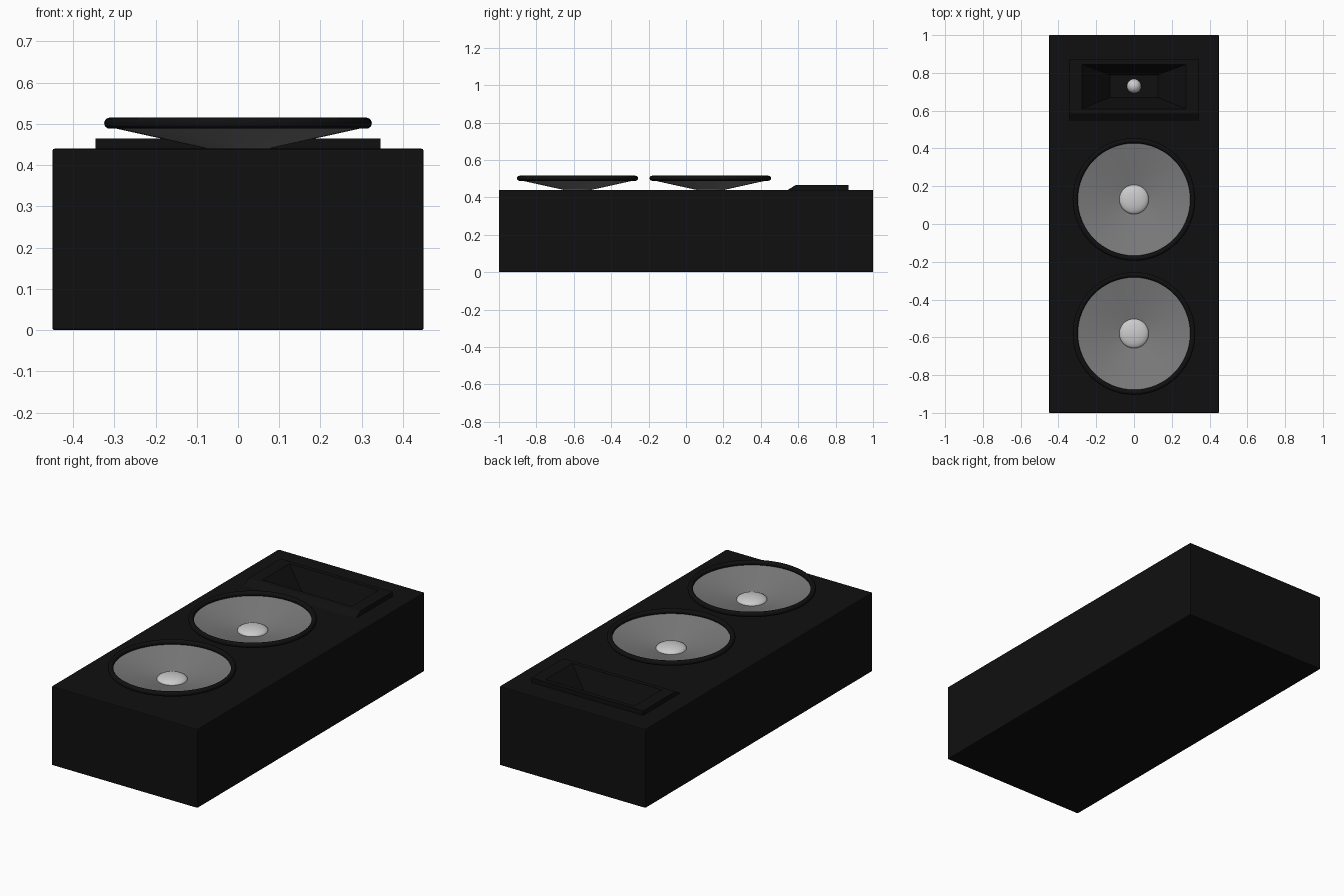
import bpy, bmesh, math

if "Cube" in bpy.data.objects:
    bpy.data.objects.remove(bpy.data.objects["Cube"])


def material(name, v):
    m = bpy.data.materials.new(name)
    m.diffuse_color = (v, v, v, 1)
    m.use_nodes = True
    m.node_tree.nodes["Principled BSDF"].inputs["Base Color"].default_value = m.diffuse_color
    return m


black = material("black_finish", 0.005)
cone_grey = material("cone_grey", 0.2)


def mesh_object(name, verts, faces, mat=None):
    me = bpy.data.meshes.new(name)
    me.from_pydata(verts, [], faces)
    bm = bmesh.new()
    bm.from_mesh(me)
    bmesh.ops.recalc_face_normals(bm, faces=bm.faces)
    bm.to_mesh(me)
    bm.free()
    ob = bpy.data.objects.new(name, me)
    bpy.context.collection.objects.link(ob)
    if mat:
        me.materials.append(mat)
    return ob


def activate(ob):
    bpy.ops.object.select_all(action='DESELECT')
    ob.select_set(True)
    bpy.context.view_layer.objects.active = ob


def loft(name, sections, mat=None):
    """Closed solid through rectangles (x0, x1, y0, y1, z)."""
    verts, faces = [], []
    for x0, x1, y0, y1, z in sections:
        verts += [(x0, y0, z), (x1, y0, z), (x1, y1, z), (x0, y1, z)]
    for k in range(len(sections) - 1):
        for i in range(4):
            a, b = 4 * k + i, 4 * k + (i + 1) % 4
            faces.append((a, b, b + 4, a + 4))
    n = len(verts)
    faces += [(3, 2, 1, 0), (n - 4, n - 3, n - 2, n - 1)]
    return mesh_object(name, verts, faces, mat)


def revolve(name, profile, y, mat=None, n=64):
    """Surface of revolution about a vertical axis at (0, y)."""
    verts = [(r * math.cos(2 * math.pi * i / n), y + r * math.sin(2 * math.pi * i / n), z)
             for r, z in profile for i in range(n)]
    faces = [(k * n + i, k * n + (i + 1) % n, (k + 1) * n + (i + 1) % n, (k + 1) * n + i)
             for k in range(len(profile) - 1) for i in range(n)]
    ob = mesh_object(name, verts, faces, mat)
    activate(ob)
    bpy.ops.object.shade_smooth_by_angle(angle=math.radians(40))
    return ob


# cabinet with slightly eased edges
cabinet = loft("cabinet", [(-.45, .45, -1, 1, 0), (-.45, .45, -1, 1, .44)], black)
activate(cabinet)
bev = cabinet.modifiers.new("bevel", 'BEVEL')
bev.width, bev.segments = .005, 2
bpy.ops.object.modifier_apply(modifier="bevel")

# horn plate with a sloped front edge
plate = loft("horn_plate", [(-.345, .345, .54, .87, .435), (-.345, .345, .545, .87, .44),
                            (-.345, .345, .585, .87, .465)], black)

# tapered horn throat cut through plate and cabinet
s = .025 / .16
cutter = loft("throat_cutter", [
    (-.127, .127, .67, .79, .305),
    (-.275 - .148 * s, .275 + .148 * s, .61 - .06 * s, .845 + .055 * s, .49)])
cutter.hide_render = True
for ob in (cabinet, plate):
    activate(ob)
    mod = ob.modifiers.new("throat", 'BOOLEAN')
    mod.operation, mod.object, mod.solver = 'DIFFERENCE', cutter, 'EXACT'
    bpy.ops.object.modifier_apply(modifier="throat")
bpy.data.objects.remove(cutter, do_unlink=True)

# small tweeter dome at the bottom of the throat
bpy.ops.mesh.primitive_uv_sphere_add(segments=32, ring_count=16, radius=.038,
                                     location=(0, .73, .31))
bpy.context.object.name = "tweeter_dome"
bpy.ops.object.shade_smooth()

# two woofers: surround ring, cone and dust cap
for label, y in (("upper", .13), ("lower", -.58)):
    bpy.ops.mesh.primitive_torus_add(major_radius=.311, minor_radius=.0135, major_segments=64,
                                     minor_segments=16, location=(0, y, .502))
    ring = bpy.context.object
    ring.name = label + "_woofer_surround"
    ring.data.materials.append(black)
    bpy.ops.object.shade_smooth()
    revolve(label + "_woofer_cone", [(.07, .439), (.31, .492)], y, cone_grey)
    cap = [(.078 * math.cos(t * math.pi / 16), .44 + .025 * math.sin(t * math.pi / 16))
           for t in range(8)] + [(.0005, .465)]
    revolve(label + "_dust_cap", cap, y, n=32)
